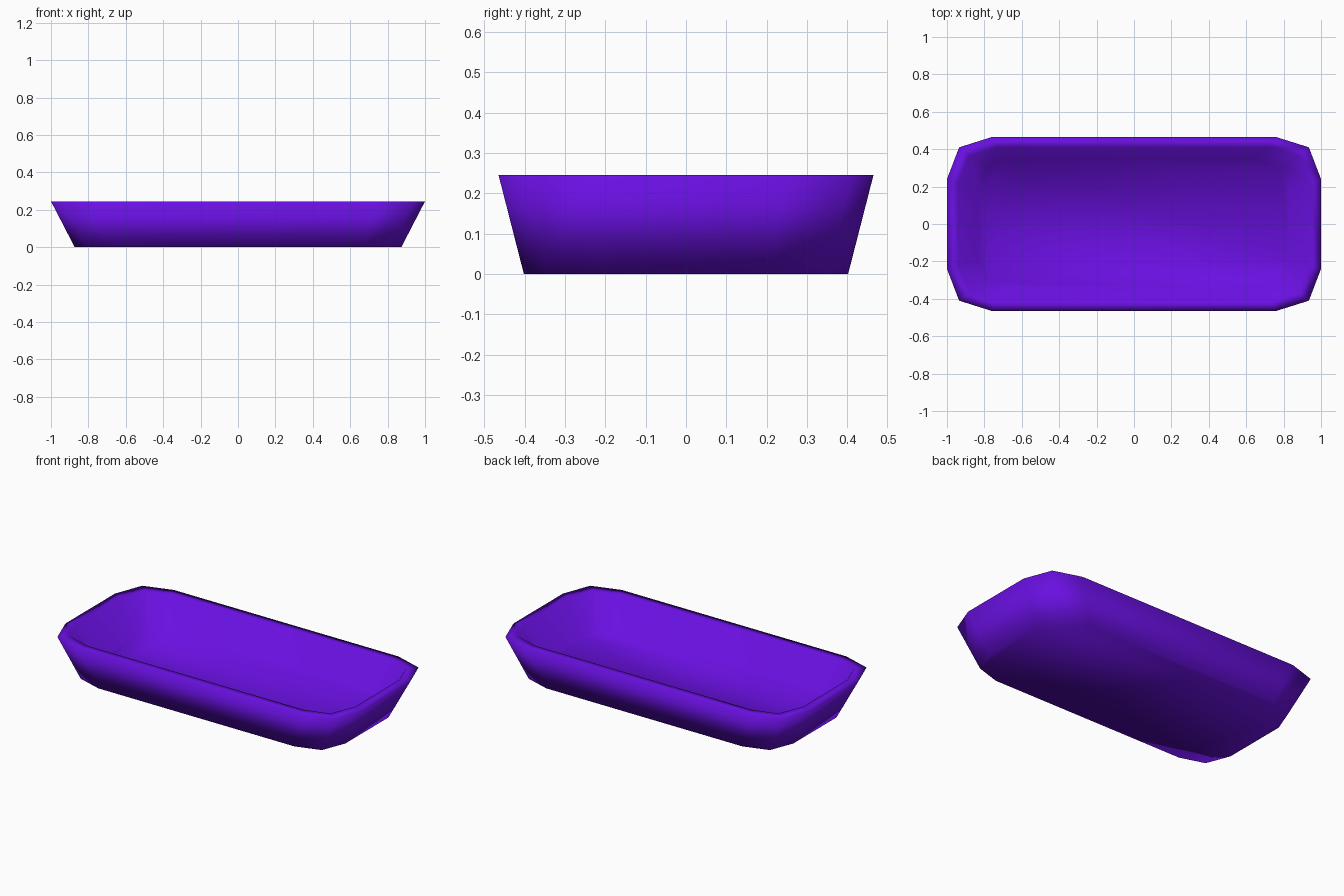
import bpy, bmesh

cube = bpy.data.objects.get("Cube")
if cube:
    bpy.data.objects.remove(cube, do_unlink=True)

purple = bpy.data.materials.new("violet_plastic")
purple.use_nodes = True
colour = (0.14, 0.005, 0.74, 1)
purple.diffuse_color = colour
purple.node_tree.nodes["Principled BSDF"].inputs["Base Color"].default_value = colour


def outline(quarter):
    """Mirror one rounded corner into a full twelve-sided loop."""
    q1 = list(quarter)
    q2 = [(-x, y) for x, y in reversed(q1)]
    q3 = [(-x, -y) for x, y in q1]
    q4 = [(x, -y) for x, y in reversed(q1)]
    return q1 + q2 + q3 + q4


outer_corner = [(1.0, 0.24), (0.935, 0.41), (0.76, 0.465)]
inner_corner = [(0.94, 0.22), (0.88, 0.365), (0.73, 0.41)]

# Loops from the underside, up the outer wall, over the rim and down to the floor
levels = [
    (outer_corner, 0.873, 0.865, 0.0),
    (outer_corner, 1.0, 1.0, 0.245),
    (inner_corner, 1.0, 1.0, 0.245),
    (inner_corner, 0.885, 0.845, 0.045),
]

bm = bmesh.new()
rings = []
for corner, sx, sy, z in levels:
    rings.append([bm.verts.new((x * sx, y * sy, z)) for x, y in outline(corner)])

# Walls and rim
for low, high in zip(rings, rings[1:]):
    n = len(low)
    for i in range(n):
        j = (i + 1) % n
        bm.faces.new((low[i], low[j], high[j], high[i]))

# Underside and inner floor
bm.faces.new(list(reversed(rings[0])))
bm.faces.new(rings[-1])
bmesh.ops.recalc_face_normals(bm, faces=bm.faces)
for face in bm.faces:
    face.smooth = True

mesh = bpy.data.meshes.new("tray")
bm.to_mesh(mesh)
bm.free()
mesh.materials.append(purple)
tray = bpy.data.objects.new("tray", mesh)
bpy.context.collection.objects.link(tray)
